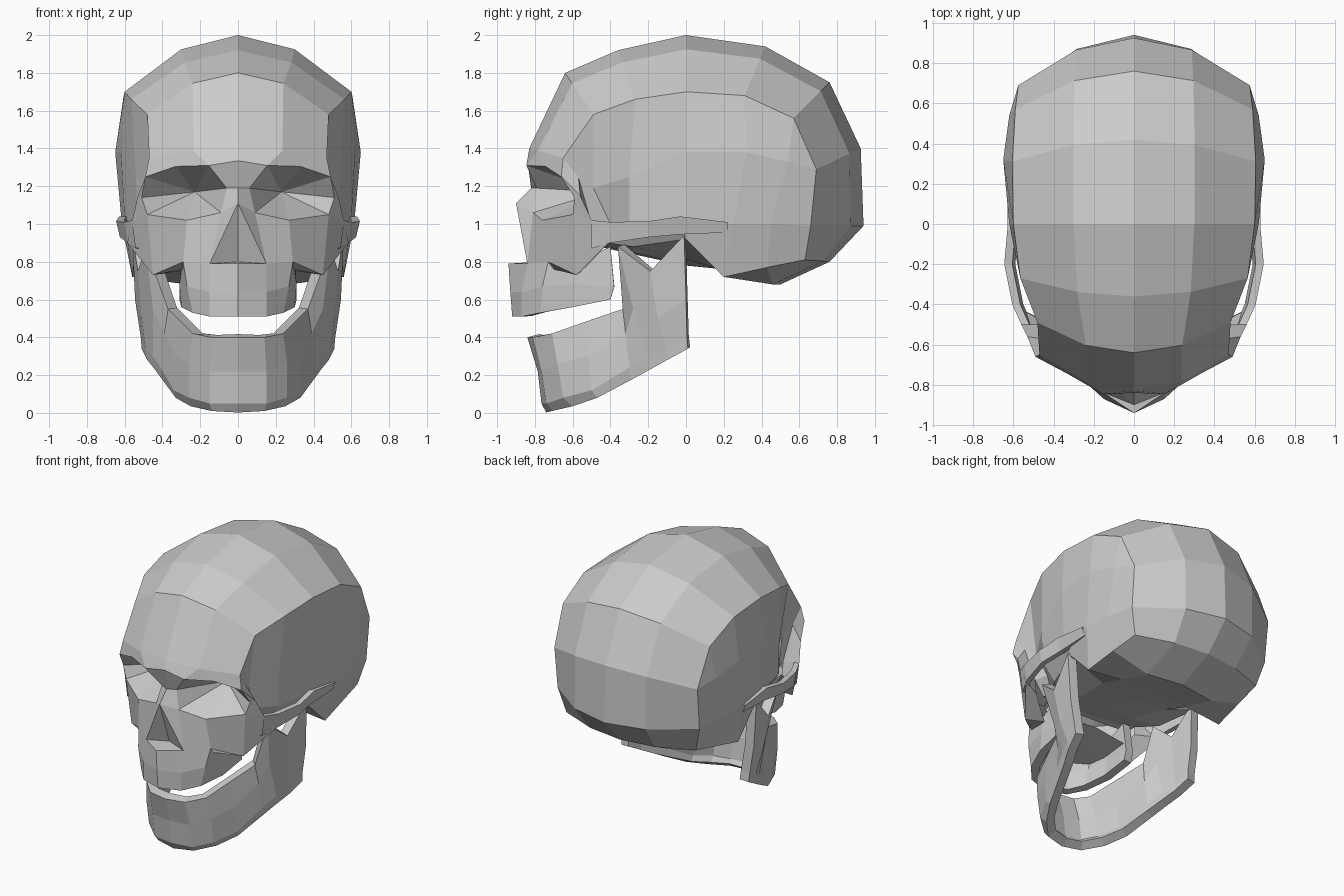
import bpy, bmesh
from mathutils import Vector


def sheet(name, rows, core=(0, 0, 1.2), thick=0.0):
    """Skin a grid of points, face it away from core, mirror it over x = 0."""
    bm, seen = bmesh.new(), {}

    def vert(p):
        key = tuple(round(c, 3) for c in p)
        if key not in seen:
            seen[key] = bm.verts.new(key)
        return seen[key]

    for a, b in zip(rows, rows[1:]):
        for i in range(len(a) - 1):
            loop = list(dict.fromkeys(vert(p) for p in (a[i], a[i + 1], b[i + 1], b[i])))
            if len(loop) > 2 and not bm.faces.get(loop):
                bm.faces.new(loop)
    bm.normal_update()
    facing = sum(f.normal.dot(f.calc_center_median() - Vector(core)) for f in bm.faces)
    if facing < 0:
        bmesh.ops.reverse_faces(bm, faces=bm.faces[:])
    mesh = bpy.data.meshes.new(name)
    bm.to_mesh(mesh)
    bm.free()
    ob = bpy.data.objects.new(name, mesh)
    bpy.context.collection.objects.link(ob)
    ob.modifiers.new("mirror", 'MIRROR').use_clip = True
    if thick:
        sol = ob.modifiers.new("thickness", 'SOLIDIFY')
        sol.thickness, sol.offset = thick, -1
    return ob


# Cranial vault: midline profile (y, z) lofted to the temporal line
midline = [(-.83, 1.4), (-.64, 1.8), (-.36, 1.92), (0, 2), (.42, 1.94),
           (.76, 1.75), (.925, 1.4), (.94, .99), (.76, .8)]
temporal = [(.47, -.65, 1.35), (.48, -.49, 1.58), (.565, -.27, 1.66), (.6, 0, 1.7),
            (.605, .31, 1.68), (.59, .57, 1.56), (.575, .69, 1.29), (.57, .66, .99),
            (.52, .63, .81)]
vault = []
for (y, z), (tx, ty, tz) in zip(midline, temporal):
    mid = (tx * .5, y * .75 + ty * .25, z * .75 + tz * .25)
    vault.append([(0, y, z), mid, (tx, ty, tz)])
sheet("cranial_vault", vault)

# Side wall of the braincase, down to the mastoid and across the base
widest = [(.46, -.57, 1.25), (.43, -.49, 1.19), (.54, -.3, 1.25), (.62, 0, 1.38),
          (.65, .32, 1.38), (.62, .54, 1.33), (.575, .69, 1.29)]
ear_line = [(.43, -.5, 1), (.41, -.4, 1), (.535, -.3, 1.01), (.6, 0, 1.02),
            (.615, .25, 1), (.605, .45, 1), (.57, .66, .99)]
lower = [(.36, -.5, .9), (.36, -.42, .9), (.45, -.28, .88), (.54, 0, .92),
         (.56, .2, .72), (.54, .43, .77), (.52, .63, .81)]
base_mid = [(-.5, .88), (-.46, .88), (-.28, .84), (0, .78), (.2, .76), (.5, .68), (.76, .8)]
inner = [(p[0] * .5, y * .75 + p[1] * .25, z * .75 + p[2] * .25)
         for p, (y, z) in zip(lower, base_mid)]
inner[5] = (.27, .46, .68)
sheet("cranial_side", [temporal[:7], widest, ear_line, lower])
sheet("cranial_base", [lower, inner, [(0, y, z) for y, z in base_mid]])

# Brow and orbit rim
rim = [(.06, -.79, 1.19), (.155, -.845, 1.31), (.33, -.745, 1.305), (.49, -.66, 1.25),
       (.51, -.59, 1.14), (.48, -.6, 1.05), (.27, -.76, 1.02), (.09, -.81, 1.06)]
glabella, nasion, nose_tip = (0, -.84, 1.335), (0, -.82, 1.19), (0, -.9, 1.11)
v0 = vault[0]
sheet("brow", [[v0[0], v0[1], v0[1], v0[2]], [glabella, rim[1], rim[2], rim[3]]])
sheet("eye_socket", [rim + rim[:1], [(.23, -.45, 1.17)] * 9], core=(.25, .5, 1.1))

# Nose bridge and nasal opening
wing, floor = (.15, -.84, .79), (0, -.79, .8)
sheet("nose_bridge", [[glabella, nasion, nose_tip], [rim[1], rim[0], rim[7]]])
sheet("nasal_opening", [[nose_tip, nose_tip], [floor, wing], [(0, -.94, .79), wing]])

# Cheek bone and the wall behind it
zyg = (.56, -.5, 1.02)
cheek_low = [wing, wing, (.29, -.73, .8), (.45, -.58, .73), (.585, -.41, .9)]
sheet("cheek", [[nose_tip, rim[7], rim[6], rim[5], zyg], cheek_low])
sheet("cheek_process", [[rim[3], rim[4], rim[5]], [rim[3], (.53, -.56, 1.15), zyg],
                        [temporal[0], widest[0], ear_line[0]]])
sheet("cheek_back", [[zyg, cheek_low[4], cheek_low[3], cheek_low[2]],
                     [ear_line[0], (.42, -.5, .9), (.31, -.55, .75), (.29, -.7, .76)]])

# Zygomatic arch: thin bar swept along (x, y, top, bottom)
arch = []
for x, y, top, bot in [(.56, -.5, 1.02, .87), (.605, -.4, 1.01, .9), (.645, -.2, 1.015, .93),
                       (.63, -.03, 1.04, .945), (.63, .22, 1.01, .955)]:
    ring = [(x, y, top), (x - .02, y, bot), (x - .055, y, bot), (x - .04, y, top)]
    arch.append(ring + ring[:1])
sheet("zygomatic_arch", arch, core=(.57, -.2, .97))

# Upper jaw with palate
sheet("upper_jaw", [
    [(0, -.94, .79), wing, (.29, -.73, .8), (.3, -.58, .8), (.3, -.4, .88)],
    [(0, -.93, .64), (.15, -.87, .64), (.27, -.76, .67), (.31, -.58, .68), (.31, -.38, .67)],
    [(0, -.92, .51), (.15, -.87, .51), (.24, -.77, .53), (.3, -.6, .56), (.31, -.4, .6)],
], core=(0, -.5, .7), thick=.06)
sheet("palate", [[(0, -.9, .72), (0, -.6, .74), (0, -.4, .76)],
                 [(.14, -.85, .7), (.29, -.6, .7), (.29, -.4, .72)]])

# Lower jaw: columns run from chin to condyle, each top to bottom
sheet("lower_jaw", [
    [(0, -.84, .4), (0, -.785, .22), (0, -.765, .05), (0, -.74, .002)],
    [(.14, -.81, .4), (.15, -.765, .22), (.15, -.74, .05), (.14, -.71, .01)],
    [(.24, -.71, .42), (.26, -.68, .26), (.26, -.65, .08), (.25, -.6, .035)],
    [(.3, -.54, .48), (.33, -.52, .3), (.34, -.5, .12), (.33, -.47, .08)],
    [(.37, -.335, .55), (.39, -.32, .42), (.41, -.3, .24), (.4, -.29, .175)],
    [(.49, -.36, .88), (.45, -.28, .55), (.45, -.2, .3), (.44, -.19, .23)],
    [(.53, -.19, .75), (.51, -.15, .5), (.49, -.1, .34), (.48, -.1, .28)],
    [(.56, -.01, .94), (.545, 0, .6), (.515, .005, .4), (.51, .01, .34)],
], core=(0, -.3, .4), thick=.065)
